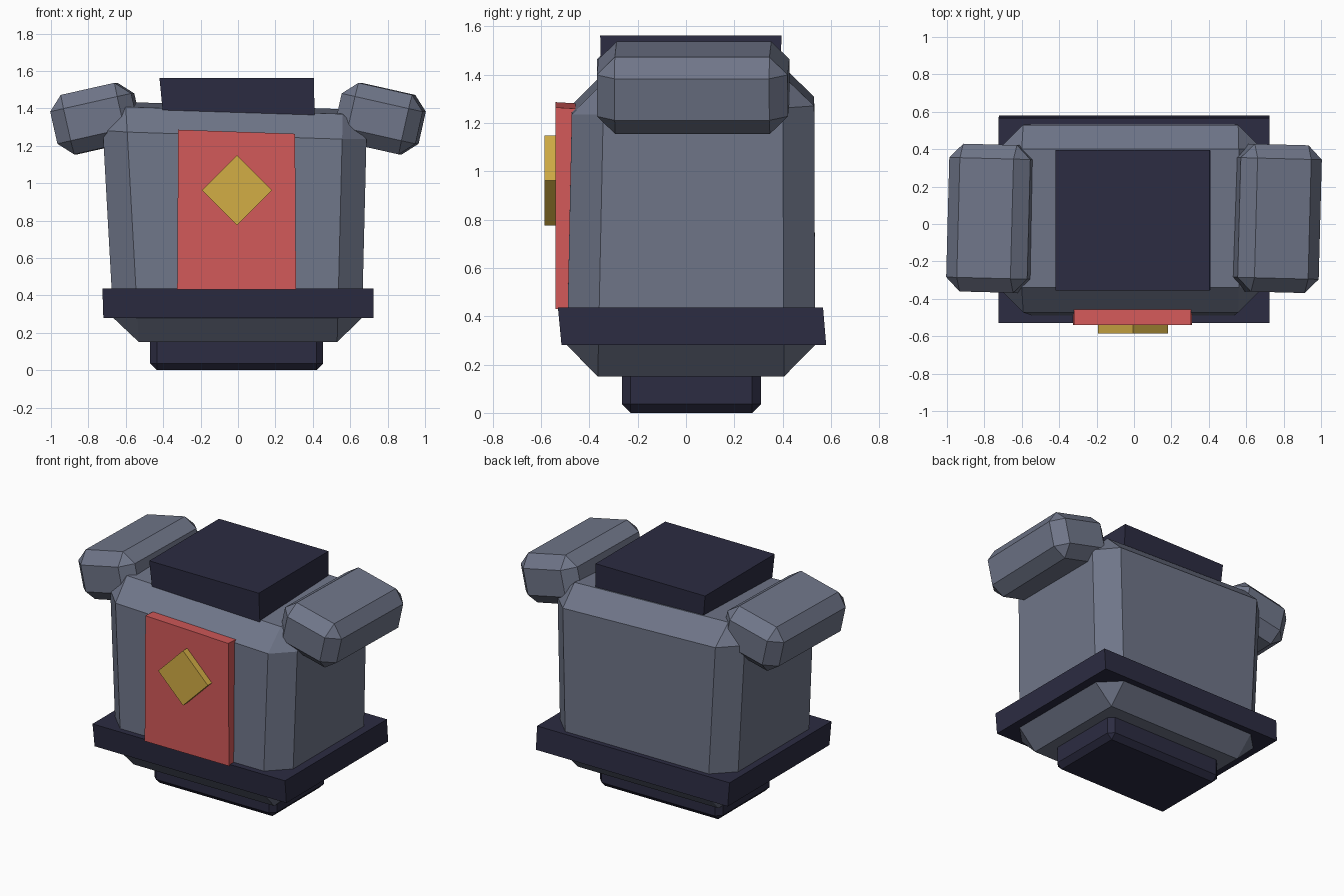
import bpy
import bmesh
from math import radians
from mathutils import Matrix

if "Cube" in bpy.data.objects:
    bpy.data.objects.remove(bpy.data.objects["Cube"], do_unlink=True)


def material(name, rgb):
    mat = bpy.data.materials.new(name)
    mat.use_nodes = True
    mat.diffuse_color = (*rgb, 1)
    mat.node_tree.nodes["Principled BSDF"].inputs["Base Color"].default_value = (*rgb, 1)
    return mat


steel = material("steel grey", (0.16, 0.18, 0.25))
navy = material("dark navy", (0.025, 0.025, 0.054))
red = material("soft red", (0.65, 0.10, 0.10))
gold = material("gold", (0.65, 0.42, 0.06))


def block(name, mat, base, z, top=None, tilt=(0, 0), bevel=0, loc=(0, 0, 0), yaw=0, roll=0):
    """Box from base and top rectangles (x0, x1, y0, y1); tilt slopes the top along x and y."""
    bm = bmesh.new()
    bmesh.ops.create_cube(bm, size=1)
    for v in bm.verts:
        upper = v.co.z > 0
        rect = (top or base) if upper else base
        v.co.x = rect[int(v.co.x > 0)]
        v.co.y = rect[2 + int(v.co.y > 0)]
        v.co.z = z[int(upper)]
        if upper:
            v.co.z += tilt[0] * v.co.x + tilt[1] * v.co.y
    if bevel:
        bmesh.ops.bevel(bm, geom=bm.edges[:], offset=bevel, segments=1,
                        affect='EDGES', clamp_overlap=True)
    turn = Matrix.Rotation(radians(yaw), 4, 'Z') @ Matrix.Rotation(radians(roll), 4, 'Y')
    bm.transform(Matrix.Translation(loc) @ turn)
    bmesh.ops.recalc_face_normals(bm, faces=bm.faces[:])
    mesh = bpy.data.meshes.new(name)
    bm.to_mesh(mesh)
    bm.free()
    mesh.materials.append(mat)
    obj = bpy.data.objects.new(name, mesh)
    bpy.context.collection.objects.link(obj)
    return obj


# Torso with chamfered edges, slightly wider at the shoulders
block("torso", steel, (-0.66, 0.66, -0.495, 0.535), (0.15, 1.40),
      top=(-0.73, 0.69, -0.47, 0.53), tilt=(-0.033, 0.035), bevel=0.13)

# Waist belt, hip block and neck block
block("belt", navy, (-0.72, 0.725, -0.515, 0.58), (0.28, 0.437),
      top=(-0.725, 0.725, -0.53, 0.567))
block("hips", navy, (-0.47, 0.455, -0.265, 0.31), (0, 0.25), bevel=0.036)
block("neck", navy, (-0.40, 0.41, -0.35, 0.39), (1.36, 1.562),
      top=(-0.42, 0.405, -0.355, 0.395))

# Chest plate and its diamond badge
block("chest_plate", red, (-0.325, 0.31, -0.54, -0.44), (0.43, 1.242),
      top=(-0.32, 0.305, -0.54, -0.45), tilt=(-0.035, -0.06))
block("diamond_badge", gold, (-0.132, 0.132, -0.025, 0.025), (-0.132, 0.132),
      loc=(-0.005, -0.56, 0.962), roll=45)

# Shoulder pads, drooping outward
for side, name in ((-1, "right_shoulder"), (1, "left_shoulder")):
    block(name, steel, (-0.222, 0.222, -0.395, 0.395), (-0.163, 0.163),
          bevel=0.075, loc=(side * 0.76, 0.03, 1.345), yaw=-1.5, roll=side * 12.7)
